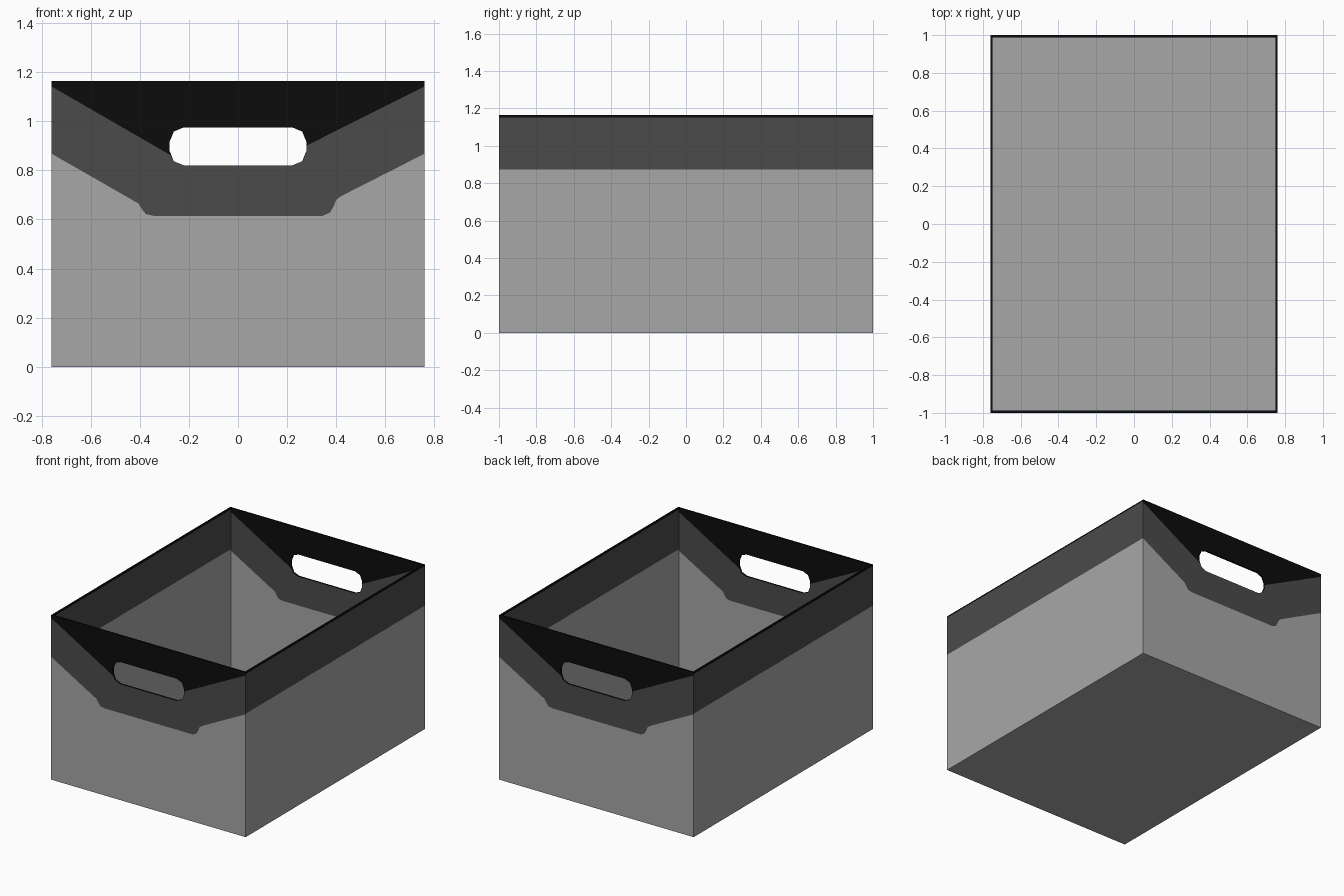
import bpy, bmesh
from math import pi, cos, sin, radians
from mathutils import Matrix, Vector

if "Cube" in bpy.data.objects:
    bpy.data.objects.remove(bpy.data.objects["Cube"])

W, L, H, T = 0.76, 1.0, 1.163, 0.012   # half width, half length, height, wall


def material(name, v):
    m = bpy.data.materials.new(name)
    m.use_nodes = True
    m.diffuse_color = (v, v, v, 1)
    m.node_tree.nodes["Principled BSDF"].inputs["Base Color"].default_value = (v, v, v, 1)
    return m


MATS = [material("light_grey", 0.39), material("dark_grey", 0.07), material("black", 0.0035)]
LIGHT, DARK, BLACK = range(3)


def build(name, faces):
    """Make an object from (points, material index) pairs."""
    bm = bmesh.new()
    for pts, mat in faces:
        bm.faces.new([bm.verts.new(p) for p in pts]).material_index = mat
    bmesh.ops.remove_doubles(bm, verts=bm.verts, dist=0.0001)
    mesh = bpy.data.meshes.new(name)
    bm.to_mesh(mesh)
    bm.free()
    for m in MATS:
        mesh.materials.append(m)
    bpy.context.collection.objects.link(bpy.data.objects.new(name, mesh))


def sheet(regions, depth, angle):
    """Stand flat regions (u, z) upright at a depth, turned about z."""
    rot = Matrix.Rotation(angle, 3, 'Z')
    return [([rot @ Vector((u, -depth, z)) for u, z in pts], mat) for pts, mat in regions]


def wall(name, regions, depth, angle, hole=()):
    faces = sheet(regions, depth, angle) + sheet(regions, T - depth, angle + pi)
    rot = Matrix.Rotation(angle, 3, 'Z')
    for i, (u, z) in enumerate(hole):          # edge of the handle opening
        v, w = hole[i - 1]
        quad = [(u, -depth, z), (v, -depth, w), (v, T - depth, w), (u, T - depth, z)]
        faces.append(([rot @ Vector(p) for p in quad], BLACK))
    build(name, faces)


def rect(half, z0, z1):
    return [(-half, z0), (half, z0), (half, z1), (-half, z1)]


# Handle opening, split where the two upper colours meet
R, HX, Z0, Z1 = 0.0575, 0.278, 0.82, 0.975


def corner(sx, z, start):
    return [(sx * (HX - R) + R * cos(radians(start + a)), z + R * sin(radians(start + a)))
            for a in (0, 45, 90)]


left_split, right_split = (-0.27, 0.859), (HX, 0.90)
bl = corner(-1, Z0 + R, 180)
hole_low = [left_split] + bl[1:] + corner(1, Z0 + R, 270) + [right_split]
hole_high = [right_split] + corner(1, Z1 - R, 0) + corner(-1, Z1 - R, 90) + [bl[0], left_split]
hole = hole_low + hole_high[1:-1]

# End wall colour regions
step = [(-W, 0.868), (-0.405, 0.665), (-0.39, 0.64), (-0.375, 0.622), (-0.345, 0.615),
        (0.345, 0.615), (0.375, 0.628), (0.39, 0.655), (0.40, 0.68), (0.42, 0.695), (W, 0.868)]
end_regions = [
    ([(-W, 0), (W, 0)] + step[::-1], LIGHT),
    (step + [(W, 1.142)] + hole_low[::-1] + [(-W, 1.142)], DARK),
    ([(-W, 1.142)] + [left_split] + hole_high[-2::-1] + [(W, 1.142), (W, H), (-W, H)], BLACK),
]
side_regions = [(rect(L, 0, 0.872), LIGHT), (rect(L, 0.872, 1.152), DARK),
                (rect(L, 1.152, H), BLACK)]

for name, angle in (("front", 0), ("back", pi)):
    wall(name + "_wall", end_regions, L, angle, hole)
for name, angle in (("left", pi / 2), ("right", -pi / 2)):
    wall(name + "_wall", side_regions, W, angle)


def ring(x, y, z):
    return [(-x, -y, z), (x, -y, z), (x, y, z), (-x, y, z)]


# Top rim and floor
outer, inner = ring(W, L, H), ring(W - T, L - T, H)
build("top_rim", [([outer[i - 1], outer[i], inner[i], inner[i - 1]], BLACK) for i in range(4)])
build("floor", [(ring(W, L, 0)[::-1], LIGHT), (ring(W - T, L - T, T), LIGHT)])
